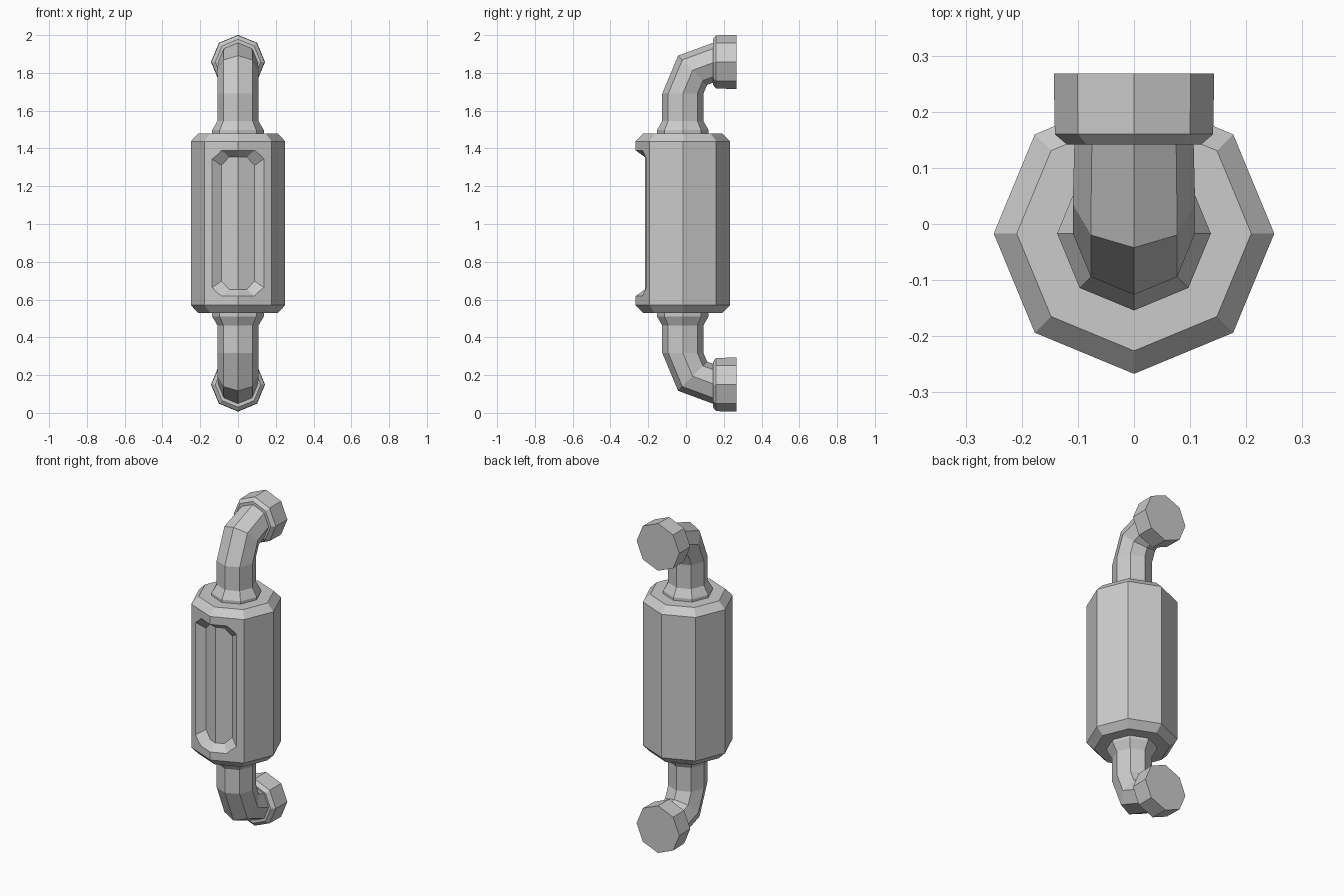
import bpy, bmesh, math
from mathutils import Vector

if "Cube" in bpy.data.objects:
    bpy.data.objects.remove(bpy.data.objects["Cube"])

MID = 1.004      # height of the mirror plane
CY = -0.017      # y of the body and pipe axis


def loft(name, rings):
    """Skin a list of equal-length rings, with caps split along x = 0."""
    bm = bmesh.new()
    loops = [[bm.verts.new(p) for p in r] for r in rings]
    n = len(loops[0])
    for a, b in zip(loops, loops[1:]):
        for i in range(n):
            j = (i + 1) % n
            bm.faces.new((a[i], a[j], b[j], b[i]))
    half = n // 2
    for lp in (loops[0], loops[-1]):
        bm.faces.new(lp[:half + 1])
        bm.faces.new(lp[half:] + lp[:1])
    bmesh.ops.recalc_face_normals(bm, faces=bm.faces)
    mesh = bpy.data.meshes.new(name)
    bm.to_mesh(mesh)
    bm.free()
    ob = bpy.data.objects.new(name, mesh)
    bpy.context.collection.objects.link(ob)
    return ob


def ring(y, z, r, tilt=0):
    """Octagon about (0, y, z), tilted about x; first vertex lies on x = 0."""
    t = math.radians(tilt)
    pts = []
    for k in range(8):
        a = k * math.pi / 4
        d = -r * math.cos(a)
        pts.append(Vector((r * math.sin(a), y + d * math.cos(t), z - d * math.sin(t))))
    return pts


def flip(rings):
    return [[Vector((p.x, p.y, 2 * MID - p.z)) for p in r] for r in rings]


# Octagonal body with chamfered ends
body = loft("body", [ring(CY, z, r) for z, r in
                     ((0.528, 0.209), (0.57, 0.25), (1.438, 0.25), (1.48, 0.209))])


# Recessed front panel that follows the angled body faces
def panel_ring(flat, half_w, corner_z, top_z, depth):
    right = [(0, top_z), (flat, top_z), (half_w, corner_z),
             (half_w, -corner_z), (flat, -top_z), (0, -top_z)]
    outline = right + [(-x, z) for x, z in reversed(right[1:-1])]
    slope = math.tan(math.pi / 8)
    return [Vector((x, CY - 0.25 + abs(x) * slope + depth, MID + z)) for x, z in outline]


outer = panel_ring(0.087, 0.137, 0.340, 0.386, 0)
inner = panel_ring(0.047, 0.088, 0.306, 0.350, 0.05)
beyond = [2 * o - i for o, i in zip(outer, inner)]
cutter = loft("panel_cutter", [inner, beyond])
cutter.hide_render = True
mod = body.modifiers.new("panel", 'BOOLEAN')
mod.operation = 'DIFFERENCE'
mod.solver = 'EXACT'
mod.object = cutter
bpy.context.view_layer.objects.active = body
body.select_set(True)
bpy.ops.object.modifier_apply(modifier=mod.name)
bpy.data.objects.remove(cutter, do_unlink=True)

# Flared elbow pipes, and chamfered end flanges facing back
pipe = [ring(CY, 1.475, 0.137), ring(CY, 1.497, 0.137), ring(CY, 1.545, 0.109),
        ring(CY, 1.69, 0.109), ring(0.035, 1.814, 0.109, 45), ring(0.155, 1.858, 0.106, 90)]
flange = [ring(0.142, 1.858, 0.120, 90), ring(0.160, 1.858, 0.141, 90),
          ring(0.268, 1.858, 0.143, 90)]
for name, rings in (("pipe", pipe), ("flange", flange)):
    loft("upper_" + name, rings)
    loft("lower_" + name, flip(rings))
